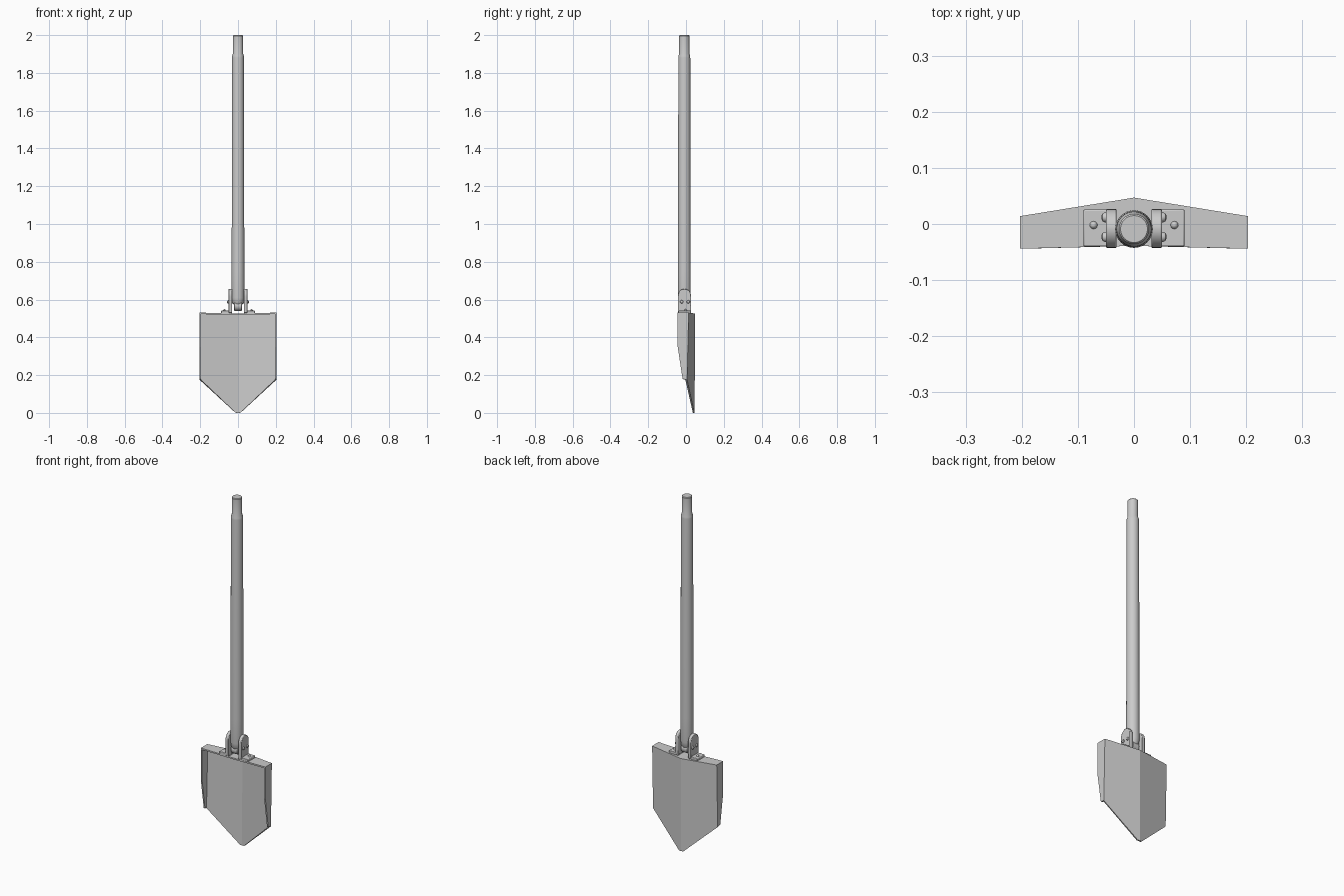
import bpy, bmesh, math
from mathutils import Matrix, Vector

if "Cube" in bpy.data.objects:
    bpy.data.objects.remove(bpy.data.objects["Cube"])

CY = -0.009  # handle axis in y


def finish(name, bm, smooth=True):
    bmesh.ops.recalc_face_normals(bm, faces=bm.faces)
    me = bpy.data.meshes.new(name)
    bm.to_mesh(me)
    bm.free()
    ob = bpy.data.objects.new(name, me)
    bpy.context.collection.objects.link(ob)
    bpy.ops.object.select_all(action='DESELECT')
    ob.select_set(True)
    bpy.context.view_layer.objects.active = ob
    if smooth:
        bpy.ops.object.shade_smooth_by_angle(angle=math.radians(35))
    return ob


def lathe(name, profile, origin, rot=Matrix(), seg=32):
    """Closed turned part from (radius, height) pairs along local z."""
    bm = bmesh.new()
    rings = [[bm.verts.new((r * math.cos(2 * math.pi * i / seg),
                            r * math.sin(2 * math.pi * i / seg), h))
              for i in range(seg)] for r, h in profile]
    for a, b in zip(rings, rings[1:]):
        for i in range(seg):
            j = (i + 1) % seg
            bm.faces.new((a[i], a[j], b[j], b[i]))
    bm.faces.new(rings[0])
    bm.faces.new(rings[-1])
    bm.transform(Matrix.Translation(origin) @ rot)
    return finish(name, bm)


def slab(name, outline_yz, x0, x1, bevel=0.003):
    """Plate with a yz outline, extruded along x."""
    bm = bmesh.new()
    f = bm.faces.new([bm.verts.new((x0, y, z)) for y, z in outline_yz])
    ext = bmesh.ops.extrude_face_region(bm, geom=[f])
    bmesh.ops.translate(bm, vec=(x1 - x0, 0, 0),
                        verts=[v for v in ext['geom'] if isinstance(v, bmesh.types.BMVert)])
    ob = finish(name, bm)
    mod = ob.modifiers.new('soft_edges', 'BEVEL')
    mod.width, mod.segments = bevel, 2
    mod.limit_method, mod.angle_limit = 'ANGLE', math.radians(40)
    return ob


# Blade: folded sheet with centre crease, side flanges and a top flange
bm = bmesh.new()
half = {'top': (0.203, 0.014, 0.531), 'low': (0.203, 0.006, 0.175), 'tip': (0.014, 0.044, 0.001),
        'f_top': (0.203, -0.044, 0.531), 'f_mid': (0.203, -0.044, 0.35), 'f_low': (0.203, -0.018, 0.18)}
mid = {'top': (0, 0.047, 0.526), 'tip': (0, 0.046, 0), 'f_top': (0, -0.039, 0.526)}
cv = {k: bm.verts.new(p) for k, p in mid.items()}
for s in (1, -1):
    v = {k: bm.verts.new((s * x, y, z)) for k, (x, y, z) in half.items()}
    bm.faces.new((cv['top'], v['top'], v['low'], v['tip'], cv['tip']))
    bm.faces.new((v['top'], v['f_top'], v['f_mid'], v['f_low'], v['low']))
    bm.faces.new((cv['top'], cv['f_top'], v['f_top'], v['top']))
bmesh.ops.recalc_face_normals(bm, faces=bm.faces)
# make the sheet's normals point outwards so thickness grows inwards
back = max(bm.faces, key=lambda f: abs(f.normal.y))
if back.normal.y < 0:
    bmesh.ops.reverse_faces(bm, faces=bm.faces)
me = bpy.data.meshes.new('blade')
bm.to_mesh(me)
bm.free()
blade = bpy.data.objects.new('blade', me)
bpy.context.collection.objects.link(blade)
sol = blade.modifiers.new('thickness', 'SOLIDIFY')
sol.thickness, sol.offset, sol.use_even_offset = 0.008, -1, True

# Handle: long tube with a stepped top end and narrowed foot
lathe('handle', [(0.024, 0.575), (0.030, 0.585), (0.0335, 0.61), (0.0335, 0.75), (0.0315, 1.88),
                 (0.031, 1.89), (0.027, 1.902), (0.027, 1.996), (0.024, 2.0)], (0, CY, 0))

# Pivot knuckle and hinge pin at the foot of the handle
to_x = Matrix.Rotation(math.pi / 2, 4, 'Y')
lathe('pivot_knuckle', [(0.024, -0.022), (0.027, -0.019), (0.027, 0.019), (0.024, 0.022)],
      (0, CY, 0.567), to_x, 24)
lathe('hinge_pin', [(0.008, -0.04), (0.008, 0.04)], (0, CY, 0.588), to_x, 16)

# Hinge brackets: rounded upright, foot plate, bolts and rivet on each side
arch = [(-0.043, 0.53), (0.027, 0.53), (0.027, 0.61)]
arch += [(-0.008 + 0.035 * math.cos(a), 0.618 + 0.039 * math.sin(a))
         for a in [math.pi * i / 12 for i in range(13)]]
arch.append((-0.043, 0.61))
dome = [(0.009, 0), (0.009, 0.004), (0.007, 0.008), (0.003, 0.010)]
for s, side in ((1, 'right'), (-1, 'left')):
    slab('bracket_' + side, arch, s * 0.031, s * 0.050)
    slab('foot_plate_' + side, [(-0.040, 0.524), (0.026, 0.524), (0.026, 0.541), (-0.040, 0.541)],
         s * 0.032, s * 0.090)
    out = Matrix.Rotation(s * math.pi / 2, 4, 'Y')
    for n, y in enumerate((-0.023, 0.012)):
        lathe('bolt_%s_%d' % (side, n + 1), dome, (s * 0.048, y, 0.588), out, 12)
    lathe('rivet_' + side, [(0.007, 0), (0.007, 0.003), (0.005, 0.007), (0.002, 0.009)],
          (s * 0.072, -0.002, 0.540), seg=12)
